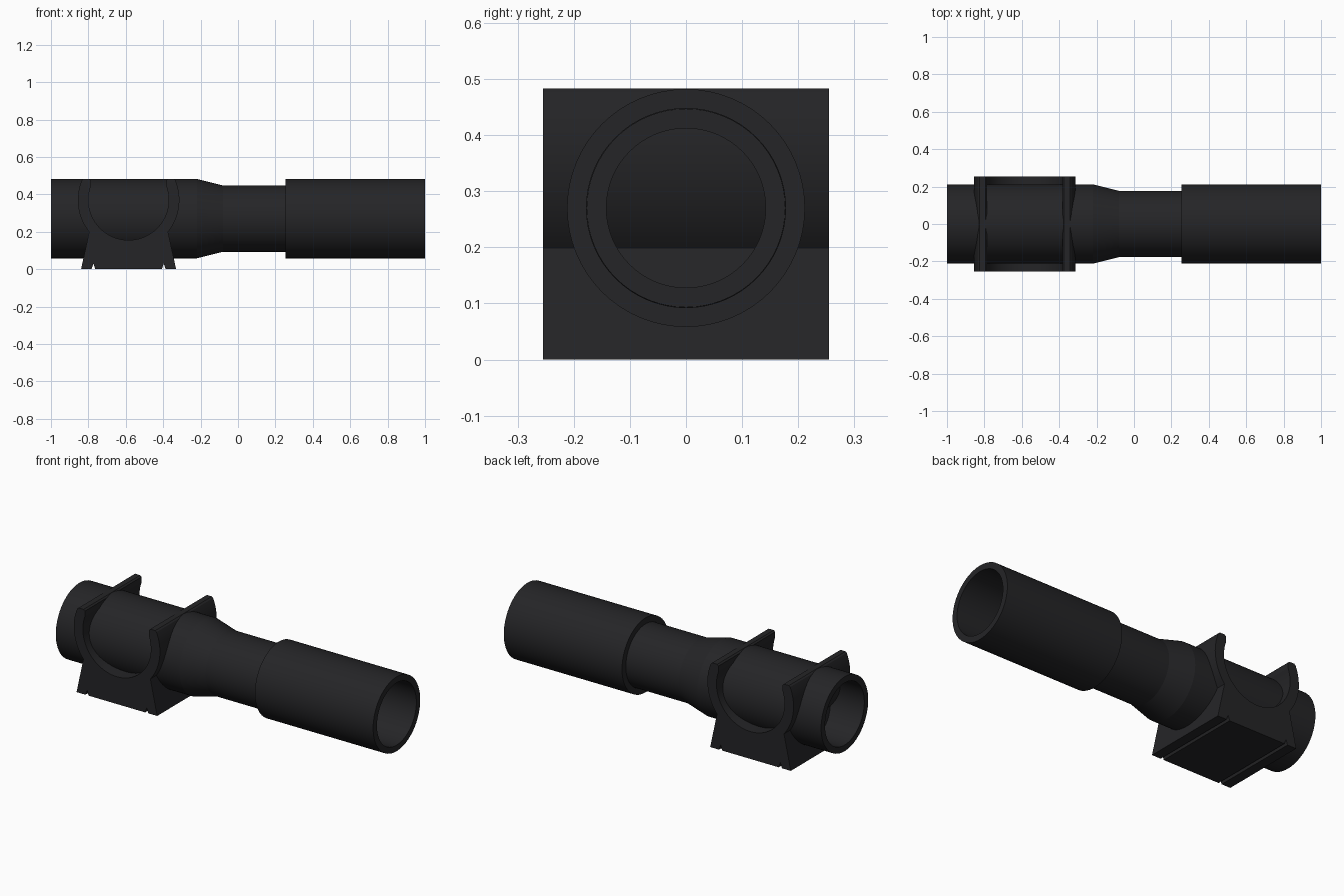
import bpy, bmesh, math

if "Cube" in bpy.data.objects:
    bpy.data.objects.remove(bpy.data.objects["Cube"])

AXIS_Z = 0.27          # height of the pipe axis
dark = bpy.data.materials.new("dark_plastic")
dark.diffuse_color = (0.018, 0.018, 0.020, 1)
dark.use_nodes = True
dark.node_tree.nodes["Principled BSDF"].inputs["Base Color"].default_value = dark.diffuse_color


def finish(bm, name):
    bmesh.ops.recalc_face_normals(bm, faces=bm.faces)
    mesh = bpy.data.meshes.new(name)
    bm.to_mesh(mesh)
    bm.free()
    ob = bpy.data.objects.new(name, mesh)
    bpy.context.collection.objects.link(ob)
    mesh.materials.append(dark)
    bpy.ops.object.select_all(action='DESELECT')
    ob.select_set(True)
    bpy.context.view_layer.objects.active = ob
    bpy.ops.object.shade_smooth_by_angle(angle=math.radians(12))
    return ob


def tube(name, profile, seg=64):
    """Lathe a closed (x, radius) profile around the pipe axis."""
    bm = bmesh.new()
    rings = []
    for i in range(seg):
        a = 2 * math.pi * i / seg
        rings.append([bm.verts.new((x, r * math.sin(a), AXIS_Z + r * math.cos(a)))
                      for x, r in profile])
    n = len(profile)
    for i in range(seg):
        p, q = rings[i], rings[(i + 1) % seg]
        for j in range(n):
            k = (j + 1) % n
            bm.faces.new((p[j], p[k], q[k], q[j]))
    return finish(bm, name)


def arc(r, start, end, n):
    return [(r * math.cos(math.radians(start + (end - start) * i / n)),
             0.37 + r * math.sin(math.radians(start + (end - start) * i / n)))
            for i in range(n + 1)]


# Main pipe: wide left end tapering to a narrow neck
tube("main_pipe", [(-1, 0.212), (-0.22, 0.212), (-0.08, 0.177), (0.30, 0.177),
                   (0.30, 0.142), (-0.08, 0.142), (-0.22, 0.177), (-1, 0.177)])

# Sleeve over the right end
tube("end_sleeve", [(0.255, 0.212), (1, 0.212), (1, 0.1775), (0.255, 0.1775)])

# Cross clip: half profile from bottom centre outwards, mirrored, extruded along y
half = [(0.178, 0), (0.188, 0.03), (0.198, 0), (0.254, 0)]       # foot and notch
half += arc(0.2715, -39, 23, 16)                                 # outer curve
half += [(0.242, 0.483), (0.210, 0.483), (0.202, 0.475)]         # rounded tip
half += arc(0.2145, 20, -90, 28)                                 # inner cradle
outline = half + [(-x, z) for x, z in reversed(half[:-1])]

bm = bmesh.new()
face = bm.faces.new([bm.verts.new((-0.585 + x, -0.255, z)) for x, z in outline])
ext = bmesh.ops.extrude_face_region(bm, geom=[face], use_keep_orig=True)
moved = [v for v in ext["geom"] if isinstance(v, bmesh.types.BMVert)]
bmesh.ops.translate(bm, verts=moved, vec=(0, 0.51, 0))
bmesh.ops.triangulate(bm, faces=[f for f in bm.faces if len(f.verts) > 4])
finish(bm, "cross_clip")
